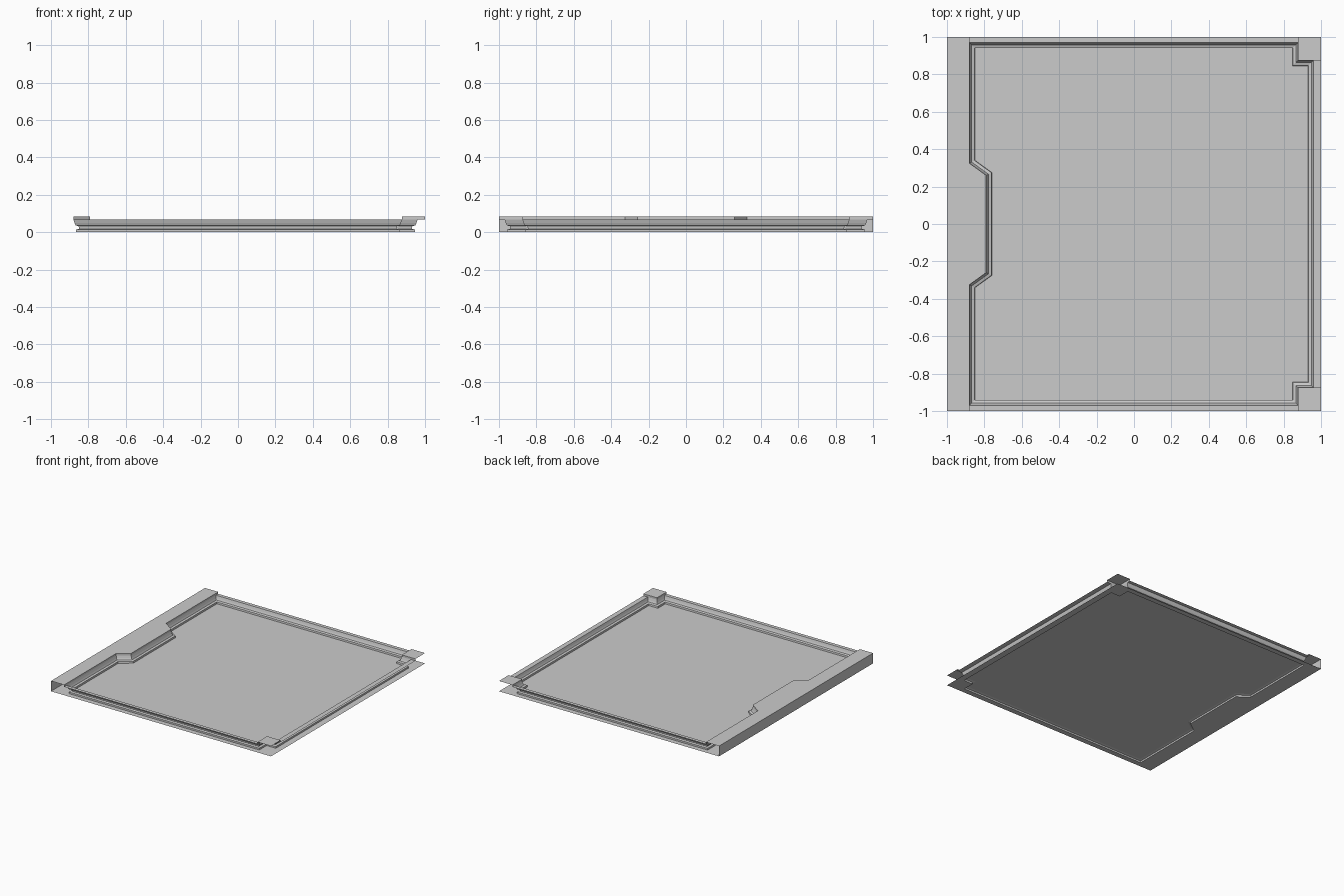
import bpy
from mathutils import Vector
from mathutils.geometry import tessellate_polygon

if "Cube" in bpy.data.objects:
    bpy.data.objects.remove(bpy.data.objects["Cube"])

RIM, TOP = 0.069, 0.085

# Half outline of the sunken panel (+y side, from the right edge round to the notch)
half = [(0.96, 0.875), (0.877, 0.875), (0.877, 0.97), (-0.88, 0.97),
        (-0.88, 0.325), (-0.79, 0.26)]
outline = [Vector(p) for p in half + [(x, -y) for x, y in reversed(half)]]
square = [(1, -1), (1, 1), (-1, 1), (-1, -1)]


def offset(points, d):
    """Inset a counter-clockwise loop with mitred corners."""
    out = []
    for i, p in enumerate(points):
        a = (p - points[i - 1]).normalized()
        b = (points[(i + 1) % len(points)] - p).normalized()
        na, nb = Vector((-a.y, a.x)), Vector((-b.y, b.x))
        out.append(p + (na + nb) * d / (1 + na.dot(nb)))
    return out


def make(name, verts, faces):
    mesh = bpy.data.meshes.new(name)
    mesh.from_pydata([tuple(v) for v in verts], [], faces)
    mesh.update()
    ob = bpy.data.objects.new(name, mesh)
    bpy.context.collection.objects.link(ob)
    return ob


def flat(name, loops, z):
    """Horizontal sheet; later loops are holes."""
    loops = [[Vector((p[0], p[1], z)) for p in loop] for loop in loops]
    verts = [v for loop in loops for v in loop]
    faces = []
    for a, b, c in tessellate_polygon(loops):
        up = (verts[b] - verts[a]).cross(verts[c] - verts[a]).z > 0
        faces.append((a, b, c) if up else (a, c, b))
    return make(name, verts, faces)


def ribbon(name, path, z0, z1):
    """Vertical wall along an open path."""
    n = len(path)
    verts = [(p[0], p[1], z) for z in (z0, z1) for p in path]
    return make(name, verts, [(i, i + 1, n + i + 1, n + i) for i in range(n - 1)])


# Moulded wall swept round the panel: (inset, height)
profile = [(0.0, RIM), (0.006, 0.05), (0.012, 0.037), (0.028, 0.032),
           (0.03, 0.018), (0.013, 0.014), (0.013, 0.0)]
n = len(outline)
verts, faces = [], []
for d, z in profile:
    verts += [(p.x, p.y, z) for p in offset(outline, d)]
for k in range(len(profile) - 1):
    for i in range(n):
        j = (i + 1) % n
        faces.append((k * n + i, k * n + j, (k + 1) * n + j, (k + 1) * n + i))
make("moulded_wall", verts, faces)

# Floor panel and the base flange around it
flat("floor_panel", [offset(outline, 0.03)], 0.018)
flat("base_flange", [square, offset(outline, 0.013)], 0.0)

# Raised left ledge with notch tab and outer wall
edge = [(-0.88, 1), (-0.88, 0.325), (-0.79, 0.26),
        (-0.79, -0.26), (-0.88, -0.325), (-0.88, -1)]
flat("ledge_top", [[(-1, 1)] + [(-1, -1)] + edge[::-1]], TOP)
ribbon("ledge_inner_step", edge, RIM, TOP)
ribbon("ledge_outer_wall", [(-1, 1), (-1, -1)], 0, TOP)

# Low rims and raised corner caps
flat("right_rim", [[(0.96, -0.875), (1, -0.875), (1, 0.875), (0.96, 0.875)]], RIM)
for s, side in ((1, "back"), (-1, "front")):
    flat(side + "_rim", [[(-0.88, 0.97 * s), (0.877, 0.97 * s),
                          (0.877, s), (-0.88, s)]], RIM)
    cap = [(0.877, s), (0.877, 0.875 * s), (1, 0.875 * s)]
    flat(side + "_corner_cap", [cap + [(1, s)]], TOP)
    ribbon(side + "_corner_step", cap, RIM, TOP)
